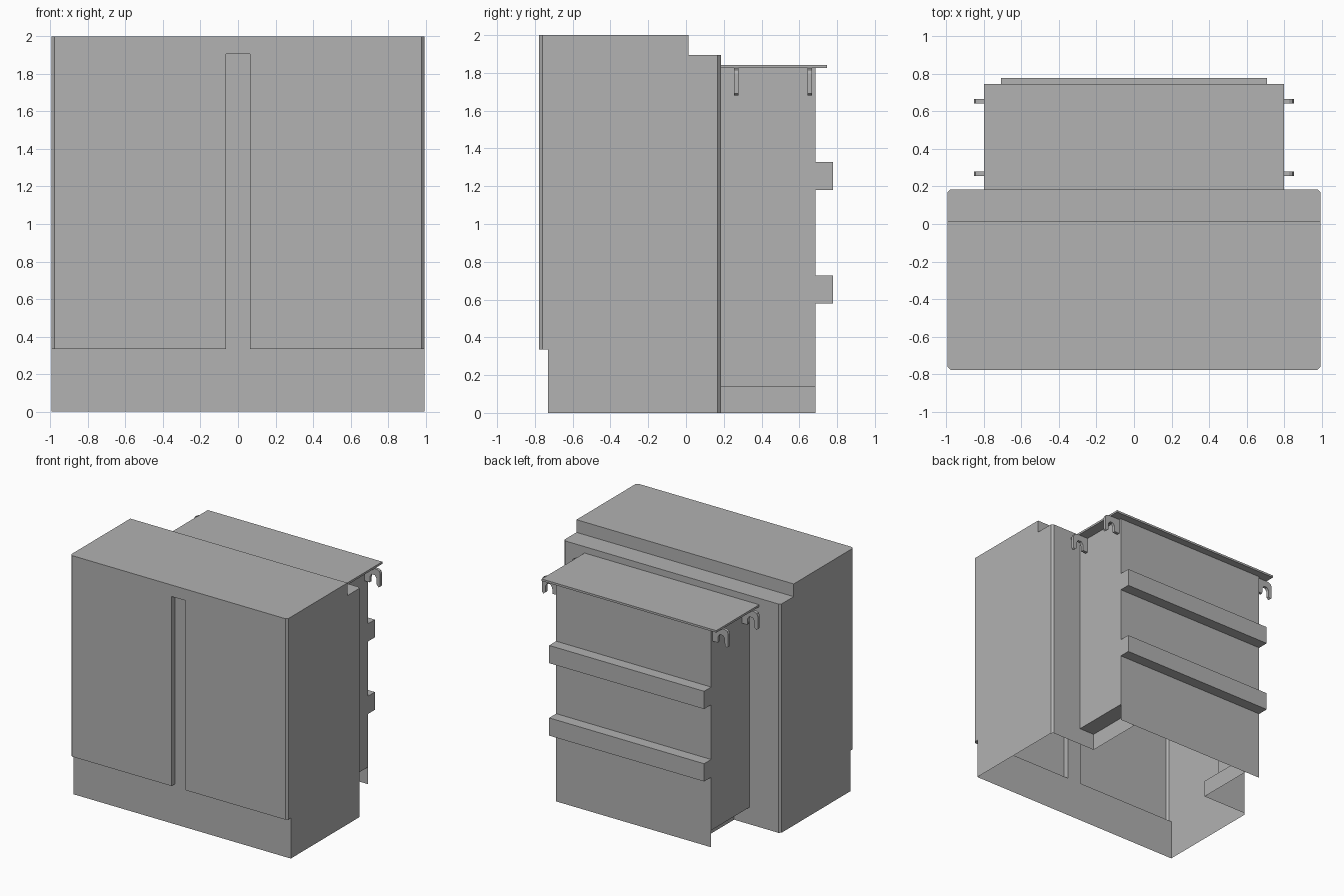
import bpy
import bmesh

cube = bpy.data.objects.get("Cube")
if cube:
    bpy.data.objects.remove(cube, do_unlink=True)

grey = bpy.data.materials.new("plain grey")
grey.use_nodes = True
grey.diffuse_color = (0.445, 0.445, 0.445, 1)
grey.node_tree.nodes["Principled BSDF"].inputs["Base Color"].default_value = grey.diffuse_color


def finish(name, bm, mirror=True):
    """Turn a bmesh into a grey object, mirrored across the centre plane."""
    bmesh.ops.remove_doubles(bm, verts=bm.verts, dist=0.0005)
    bmesh.ops.recalc_face_normals(bm, faces=bm.faces)
    mesh = bpy.data.meshes.new(name)
    bm.to_mesh(mesh)
    bm.free()
    mesh.materials.append(grey)
    obj = bpy.data.objects.new(name, mesh)
    bpy.context.collection.objects.link(obj)
    if mirror:
        obj.modifiers.new("mirror", "MIRROR").use_clip = True
    return obj


def face(bm, points):
    return bm.faces.new([bm.verts.new(p) for p in points])


def walls(bm, plan, z0, z1):
    """Upright sheets along an open plan line."""
    for (xa, ya), (xb, yb) in zip(plan, plan[1:]):
        face(bm, [(xa, ya, z0), (xb, yb, z0), (xb, yb, z1), (xa, ya, z1)])


def flat(bm, plan, z):
    face(bm, [(x, y, z) for x, y in plan])


def rect(x0, x1, y0, y1):
    return [(x0, y0), (x1, y0), (x1, y1), (x0, y1)]


def box(name, x, y0, y1, z0, z1):
    bm = bmesh.new()
    base = face(bm, [(px, py, z0) for px, py in rect(-x, x, y0, y1)])
    top = bmesh.ops.extrude_face_region(bm, geom=[base])["geom"]
    bmesh.ops.translate(bm, vec=(0, 0, z1 - z0),
                        verts=[v for v in top if isinstance(v, bmesh.types.BMVert)])
    return finish(name, bm, mirror=False)


# Main dimensions
W, C = 0.995, 0.017                # half width, corner chamfer
FRONT, KICK, STEP, BACK = -0.777, -0.73, 0.012, 0.185
KICK_Z, SHELF_Z, SLOT_Z, TOP = 0.335, 1.895, 1.905, 2.0
SLOT = 0.065
BODY, FOOT, REAR = 0.71, 0.57, 0.685
FOOT_Z, LID_Z = 0.14, 1.825

# Front cabinet: an open-bottomed shell
bm = bmesh.new()
corner = [(W - C, FRONT), (W, FRONT + C)]
rear = [(W, BACK - C), (W - C, BACK)]
slot = [(0, KICK), (SLOT, KICK), (SLOT, FRONT)]
walls(bm, [(0, KICK), (W, KICK)] + rear, 0, KICK_Z)
walls(bm, slot + corner + rear, KICK_Z, SHELF_Z)
walls(bm, slot + corner + [(W, STEP), (0, STEP)], SHELF_Z, SLOT_Z)
walls(bm, [(0, FRONT)] + corner + [(W, STEP), (0, STEP)], SLOT_Z, TOP)
# rear wall around the opening
walls(bm, [(W - C, BACK), (BODY, BACK)], 0, SHELF_Z)
walls(bm, [(BODY, BACK), (FOOT, BACK)], 0, FOOT_Z)
walls(bm, [(BODY, BACK), (0, BACK)], LID_Z, SHELF_Z)
# top, rear step, slot head and door underside
flat(bm, [(0, FRONT)] + corner + [(W, STEP), (0, STEP)], TOP)
flat(bm, [(0, STEP), (W, STEP)] + rear + [(0, BACK)], SHELF_Z)
flat(bm, rect(0, SLOT, FRONT, KICK), SLOT_Z)
flat(bm, [(SLOT, FRONT)] + corner + [(W, KICK), (SLOT, KICK)], KICK_Z)
finish("front_cabinet", bm)

# Rear body: side walls, narrower foot and full rear panel
bm = bmesh.new()
walls(bm, [(BODY, BACK), (BODY, REAR)], FOOT_Z, LID_Z)
walls(bm, [(FOOT, BACK), (FOOT, REAR)], 0, FOOT_Z)
walls(bm, [(BODY, REAR), (0, REAR)], 0, LID_Z)
flat(bm, rect(FOOT, BODY, BACK, REAR), FOOT_Z)
finish("rear_body", bm)

# Lid and rear rails
box("rear_lid", 0.80, BACK, 0.747, LID_Z, 1.842)
for name, z in (("lower_rail", 0.58), ("upper_rail", 1.18)):
    box(name, BODY, REAR, 0.777, z, z + 0.147)

# Side hooks: an arched profile given thickness
hook = [(0.71, 1.825), (0.825, 1.825), (0.845, 1.815), (0.853, 1.795),
        (0.853, 1.69), (0.84, 1.68), (0.822, 1.695), (0.82, 1.75),
        (0.805, 1.772), (0.775, 1.772), (0.76, 1.75), (0.757, 1.70), (0.71, 1.70)]
for name, y in (("front_hooks", 0.255), ("rear_hooks", 0.642)):
    bm = bmesh.new()
    base = face(bm, [(x, y, z) for x, z in hook])
    far = bmesh.ops.extrude_face_region(bm, geom=[base])["geom"]
    bmesh.ops.translate(bm, vec=(0, 0.024, 0),
                        verts=[v for v in far if isinstance(v, bmesh.types.BMVert)])
    finish(name, bm)
